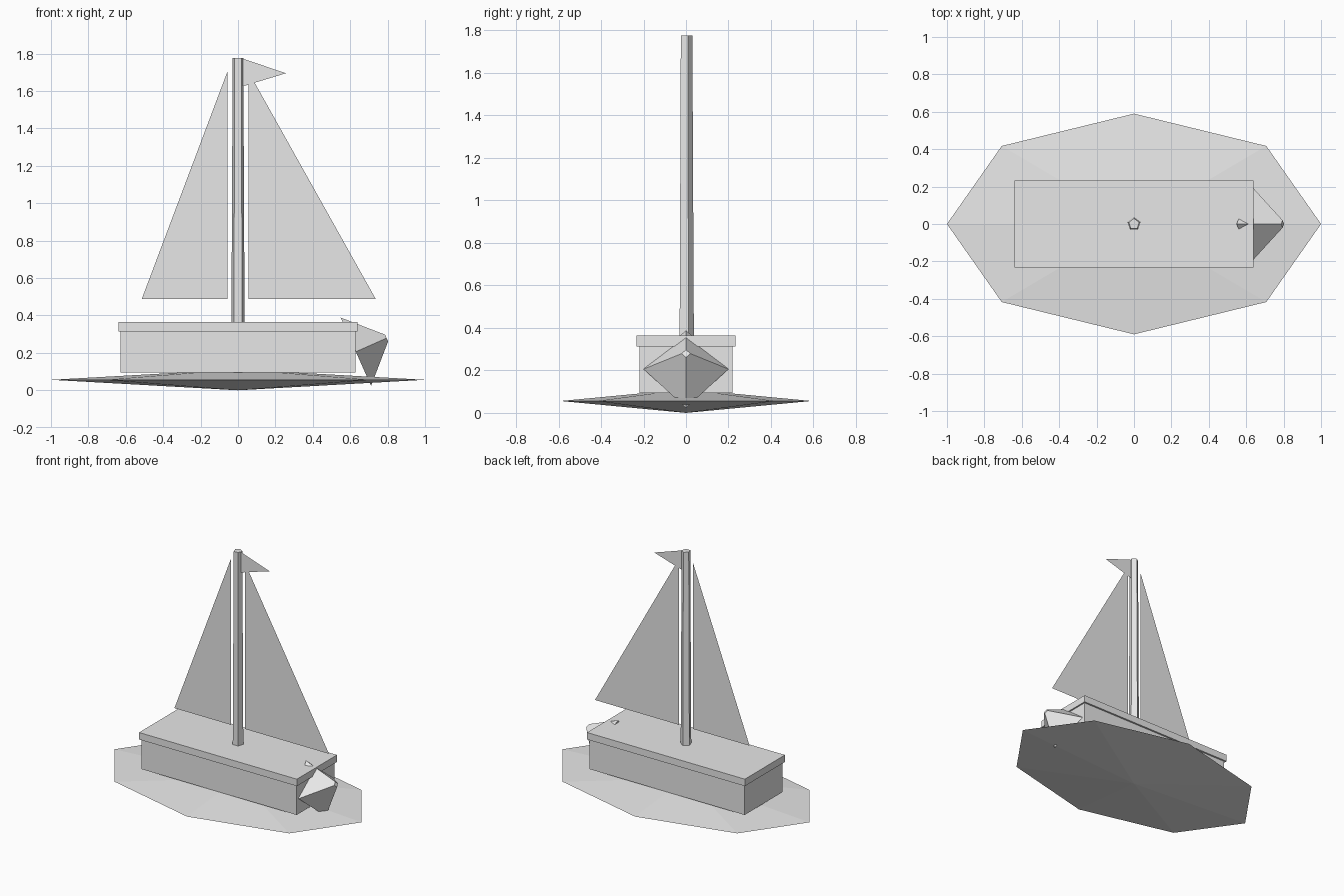
import bpy, bmesh
from math import radians
from mathutils import Matrix

cube = bpy.data.objects.get("Cube")
if cube:
    bpy.data.objects.remove(cube, do_unlink=True)

# One plain colour for the whole boat
GREY = (0.8, 0.8, 0.8, 1.0)
grey = bpy.data.materials.new("light_grey")
grey.diffuse_color = GREY
grey.use_nodes = True
for node in grey.node_tree.nodes:
    if node.type == "BSDF_PRINCIPLED":
        node.inputs["Base Color"].default_value = GREY


def finish(name, bm):
    mesh = bpy.data.meshes.new(name)
    bm.to_mesh(mesh)
    bm.free()
    mesh.materials.append(grey)
    obj = bpy.data.objects.new(name, mesh)
    bpy.context.collection.objects.link(obj)
    return obj


def box(name, half_x, half_y, bottom, top):
    bm = bmesh.new()
    place = Matrix.Translation((0, 0, (bottom + top) / 2))
    size = Matrix.Diagonal((2 * half_x, 2 * half_y, top - bottom, 1))
    bmesh.ops.create_cube(bm, size=1, matrix=place @ size)
    return finish(name, bm)


def cone(name, sides, r1, r2, depth, matrix):
    # Base centre sits at the local origin, axis along local z
    bm = bmesh.new()
    bmesh.ops.create_cone(bm, cap_ends=True, segments=sides, radius1=r1, radius2=r2,
                          depth=depth, matrix=matrix @ Matrix.Translation((0, 0, depth / 2)))
    return finish(name, bm)


def sheet(name, outline):
    # Flat cloth in the plane of the mast
    bm = bmesh.new()
    bm.faces.new([bm.verts.new((x, 0, z)) for x, z in outline])
    return finish(name, bm)


# Shallow eight-sided hull, pointed above and below
bm = bmesh.new()
bmesh.ops.create_uvsphere(bm, u_segments=8, v_segments=2, radius=1,
                          matrix=Matrix.Translation((0, 0, 0.056))
                          @ Matrix.Diagonal((1, 0.59, 0.056, 1)))
finish("hull", bm)

# Cabin and its overhanging roof
box("cabin", 0.628, 0.219, 0.094, 0.313)
box("cabin_roof", 0.639, 0.232, 0.313, 0.364)

# Tapered five-sided mast
cone("mast", 5, 0.037, 0.03, 1.415, Matrix.Translation((0, 0, 0.362)))

# Four-sided bow piece, tilted upwards
cone("bow_cone", 4, 0.2, 0.02, 0.18,
     Matrix.Translation((0.63, 0, 0.206)) @ Matrix.Rotation(radians(66), 4, "Y"))

# Sails and flag
sheet("small_sail", [(-0.515, 0.487), (-0.057, 0.487), (-0.057, 1.703)])
sheet("large_sail", [(0.055, 0.487), (0.737, 0.487), (0.055, 1.705)])
sheet("flag", [(0.025, 1.773), (0.025, 1.625), (0.257, 1.695)])
